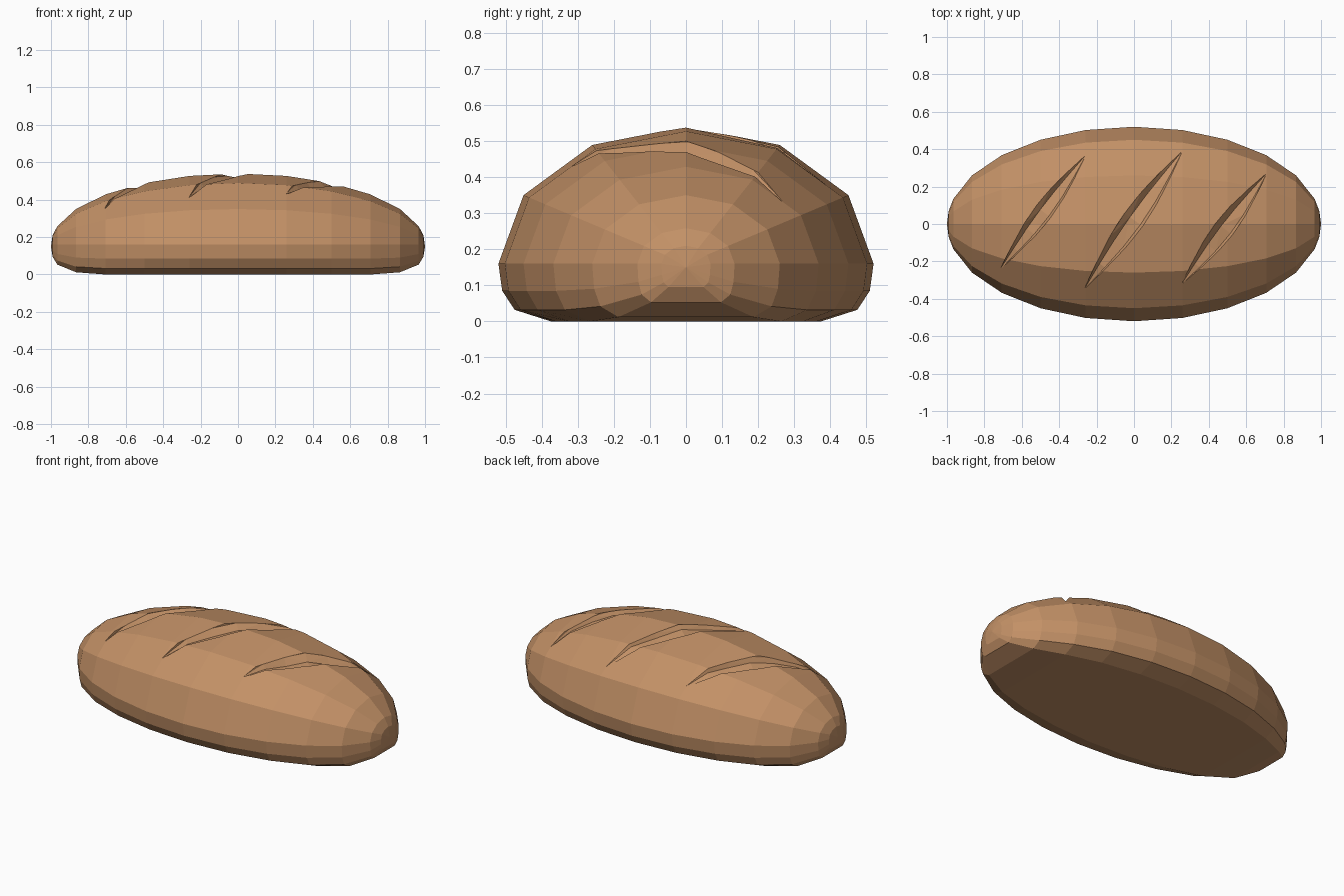
import bpy, bmesh, math
from mathutils import Vector
from mathutils.bvhtree import BVHTree

if "Cube" in bpy.data.objects:
    bpy.data.objects.remove(bpy.data.objects["Cube"])

crust = bpy.data.materials.new("golden crust")
crust.diffuse_color = (0.54, 0.28, 0.133, 1)
crust.use_nodes = True
crust.node_tree.nodes["Principled BSDF"].inputs["Base Color"].default_value = crust.diffuse_color


def make_object(name, bm):
    bmesh.ops.recalc_face_normals(bm, faces=bm.faces[:])
    mesh = bpy.data.meshes.new(name)
    bm.to_mesh(mesh)
    mesh.materials.append(crust)
    ob = bpy.data.objects.new(name, mesh)
    bpy.context.collection.objects.link(ob)
    return ob


def skin(bm, rings, caps=True):
    """Join a list of equal vertex rings into a closed tube."""
    for a, b in zip(rings, rings[1:]):
        n = len(a)
        for i in range(n):
            j = (i + 1) % n
            bm.faces.new((a[i], a[j], b[j], b[i]))


# Loaf: half ellipse on top, squashed flat-bottomed underside
MID, HALF_W, RISE = 0.16, 0.52, 0.38
floor_z = {82.5: 0.095, 75: 0.053, 60: 0.012}


def section(r, floor):
    w, h = HALF_W * r, MID - floor
    top = [(w * math.cos(math.radians(a)), MID + RISE * r * math.sin(math.radians(a)))
           for a in range(0, 181, 30)]
    low = [(0.98 * w, MID - 0.47 * h), (0.913 * w, MID - 0.8 * h), (0.72 * w, floor)]
    return top + [(-y, z) for y, z in low] + low[::-1]


bm = bmesh.new()
angles = [-82.5] + list(range(-75, 76, 15)) + [82.5]
rings = []
for a in angles:
    s = section(math.cos(math.radians(a)), floor_z.get(abs(a), 0.0))
    x = math.sin(math.radians(a))
    rings.append([bm.verts.new((x, y, z)) for y, z in s])
skin(bm, rings)
for ring, x in ((rings[0], -1), (rings[-1], 1)):
    tip = bm.verts.new((x, 0, 0.15))
    for i in range(len(ring)):
        bm.faces.new((ring[i], ring[(i + 1) % len(ring)], tip))
bmesh.ops.recalc_face_normals(bm, faces=bm.faces[:])
tree = BVHTree.FromBMesh(bm)
loaf = make_object("bread_loaf", bm)


def surface(p):
    return tree.ray_cast(Vector((p.x, p.y, 2)), Vector((0, 0, -1)))[0].z


# Scores: three spindle-shaped diagonal slashes cut into the crust
def slash_cutter(start, end, width, depth):
    bm = bmesh.new()
    a, b = Vector(start), Vector(end)
    side = Vector(((b - a).y, -(b - a).x)).normalized()
    rings = []
    steps = 6
    for k in range(steps + 1):
        t = k / steps
        f = max(math.sin(math.pi * t), 0.04)
        c = a.lerp(b, t)
        w, d = width * f, depth * min(1, f * 1.3)
        ring = []
        for u, drop in ((-1, 0), (-0.4, 1), (0.75, 0.75), (1, 0)):
            p = c + side * (u * w)
            ring.append(bm.verts.new((p.x, p.y, surface(p) - drop * d + 0.001)))
        for u in (1.1, -1.1):
            p = c + side * (u * w)
            ring.append(bm.verts.new((p.x, p.y, surface(p) + 0.08)))
        rings.append(ring)
    skin(bm, rings)
    bm.faces.new(rings[0])
    bm.faces.new(rings[-1])
    bmesh.ops.triangulate(bm, faces=bm.faces[:])
    return make_object("slash_cutter", bm)


slashes = [((-0.71, -0.235), (-0.26, 0.365), 0.05),
           ((-0.26, -0.34), (0.255, 0.385), 0.06),
           ((0.26, -0.315), (0.705, 0.265), 0.055)]
cutters = []
for start, end, width in slashes:
    c = slash_cutter(start, end, width, 0.035)
    c.hide_render = True
    mod = loaf.modifiers.new("slash", 'BOOLEAN')
    mod.operation = 'DIFFERENCE'
    mod.solver = 'EXACT'
    mod.object = c
    cutters.append(c)

# Apply the cuts and remove the helpers
bpy.context.view_layer.objects.active = loaf
loaf.select_set(True)
for m in list(loaf.modifiers):
    bpy.ops.object.modifier_apply(modifier=m.name)
for c in cutters:
    bpy.data.objects.remove(c)
